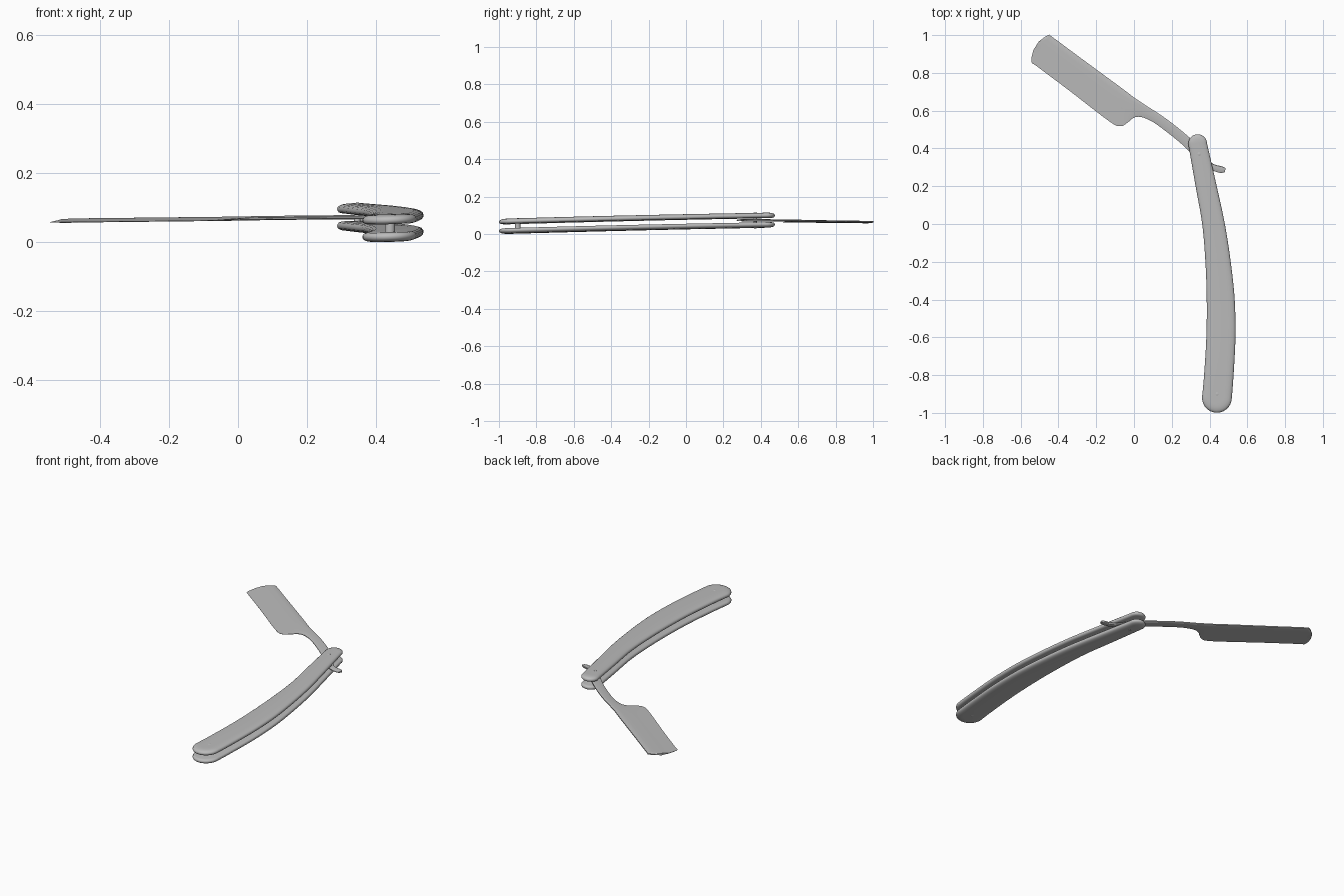
import bpy
import bmesh
from math import cos, sin, pi, radians

default_cube = bpy.data.objects.get("Cube")
if default_cube:
    bpy.data.objects.remove(default_cube, do_unlink=True)

# One plain grey for the whole razor
grey = bpy.data.materials.new("plain grey")
grey.use_nodes = True
colour = (0.5, 0.5, 0.5, 1)
grey.diffuse_color = colour
grey.node_tree.nodes["Principled BSDF"].inputs["Base Color"].default_value = colour


def resting_height(x, y):
    """Height of the tilted middle plane on which the razor lies."""
    return 0.04 + 0.0255 * (y + 1) + 0.03 * (x - 0.44)


def smooth_rows(rows, steps):
    """Catmull-Rom interpolation through rows of any number of values."""
    padded = [rows[0]] + rows + [rows[-1]]
    result = []
    for a, b, c, d in zip(padded, padded[1:], padded[2:], padded[3:]):
        for i in range(steps):
            t = i / steps
            result.append([
                q + t * (r - p) / 2
                + t * t * (p - 2.5 * q + 2 * r - s / 2)
                + t ** 3 * (1.5 * (q - r) + (s - p) / 2)
                for p, q, r, s in zip(a, b, c, d)])
    result.append(list(rows[-1]))
    return result


def loft(name, rings):
    """Skin closed rings, cap both ends and lay the part on the tilted plane."""
    bm = bmesh.new()
    loops = [[bm.verts.new((x, y, z + resting_height(x, y))) for x, y, z in ring]
             for ring in rings]
    for low, high in zip(loops, loops[1:]):
        for i in range(len(low)):
            j = (i + 1) % len(low)
            bm.faces.new((low[i], low[j], high[j], high[i]))
    bm.faces.new(loops[0])
    bm.faces.new(loops[-1])
    bmesh.ops.recalc_face_normals(bm, faces=bm.faces[:])
    mesh = bpy.data.meshes.new(name)
    bm.to_mesh(mesh)
    bm.free()
    mesh.materials.append(grey)
    obj = bpy.data.objects.new(name, mesh)
    bpy.context.collection.objects.link(obj)
    bpy.ops.object.select_all(action="DESELECT")
    obj.select_set(True)
    bpy.context.view_layer.objects.active = obj
    bpy.ops.object.shade_smooth_by_angle(angle=radians(40))
    return obj


# Handle plan: y, centre x, half width
handle_rows = smooth_rows([
    (0.425, 0.337, 0.05), (0.2, 0.382, 0.056), (0, 0.421, 0.06),
    (-0.2, 0.445, 0.067), (-0.4, 0.459, 0.074), (-0.6, 0.46, 0.077),
    (-0.8, 0.449, 0.078), (-0.92, 0.439, 0.079)], 6)


def handle_outline(inset, z):
    """Outline of the handle with round ends, drawn in by the inset."""
    def cap(row, start):
        y, x, half = row
        angles = [start + pi * i / 14 for i in range(1, 14)]
        return [(x + (half - inset) * cos(a), y + (half - inset) * sin(a), z)
                for a in angles]
    right = [(x + half - inset, y, z) for y, x, half in reversed(handle_rows)]
    left = [(x - half + inset, y, z) for y, x, half in handle_rows]
    return right + cap(handle_rows[0], 0) + left + cap(handle_rows[-1], pi)


# Two scales: nearly flat inside, softly domed outside
scale_profile = [(0.014, -0.0135), (0.005, -0.011), (0.001, -0.006), (0, -0.001),
                 (0.002, 0.005), (0.007, 0.009), (0.015, 0.012),
                 (0.028, 0.014), (0.043, 0.0145)]
for name, side in (("upper_scale", 1), ("lower_scale", -1)):
    loft(name, [handle_outline(inset, side * (0.0255 + z))
                for inset, z in scale_profile])

# Blade with shank and tail: spine x y, edge x y, half thickness at the edge
blade_rows = smooth_rows([
    (-0.505, 0.965, -0.533, 0.92, 0.002), (-0.455, 1.0, -0.543, 0.86, 0.001),
    (-0.43, 0.988, -0.51, 0.832, 0.001), (-0.3, 0.892, -0.35, 0.712, 0.001),
    (-0.1, 0.745, -0.13, 0.543, 0.001), (-0.05, 0.708, -0.07, 0.518, 0.001),
    (0, 0.67, -0.03, 0.54, 0.002), (0.03, 0.65, 0, 0.563, 0.003),
    (0.07, 0.623, 0.04, 0.566, 0.004), (0.13, 0.585, 0.1, 0.54, 0.004),
    (0.2, 0.535, 0.17, 0.49, 0.004), (0.28, 0.47, 0.25, 0.425, 0.004),
    (0.35, 0.405, 0.31, 0.365, 0.004), (0.39, 0.35, 0.355, 0.315, 0.004),
    (0.42, 0.318, 0.41, 0.286, 0.004), (0.47, 0.304, 0.455, 0.271, 0.004),
    (0.485, 0.295, 0.48, 0.274, 0.003)], 5)


def blade_section(row):
    """Wedge section: rounded spine, slightly hollow sides, fine edge."""
    sx, sy, ex, ey, edge = row
    spine = 0.006
    half = [(0, 0.5 * spine), (0.06, 0.9 * spine), (0.18, spine),
            (0.5, 0.4 * spine + 0.6 * edge), (0.9, edge), (1, 0.5 * edge)]
    around = half + [(t, -z) for t, z in reversed(half)]
    return [(sx + t * (ex - sx), sy + t * (ey - sy), z) for t, z in around]


loft("blade", [blade_section(row) for row in blade_rows])


def pin(name, x, y, profile):
    """Turned part standing across the handle, from radius and height."""
    loft(name, [[(x + r * cos(2 * pi * i / 20), y + r * sin(2 * pi * i / 20), z)
                 for i in range(20)] for r, z in profile])


# Pivot rivet, and the spacer and rivet at the far end
rivet = [(0.004, -0.0425), (0.009, -0.041), (0.009, 0.041), (0.004, 0.0425)]
pin("pivot_rivet", 0.345, 0.37, rivet)
pin("end_rivet", 0.44, -0.9, [(r, z * 0.97) for r, z in rivet])
pin("end_spacer", 0.44, -0.9, [(0.015, -0.014), (0.015, 0.014)])
